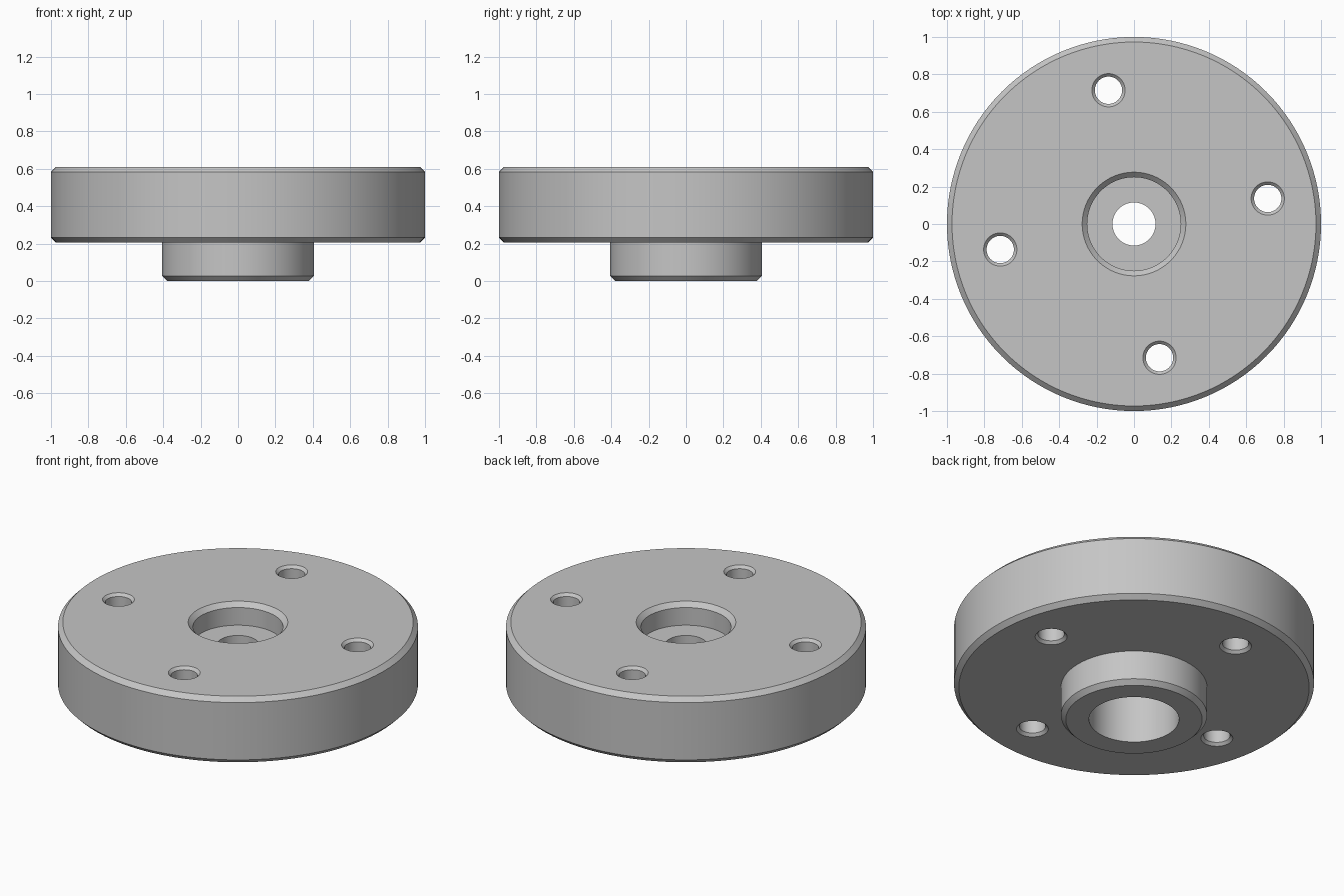
import bpy, bmesh, math
from mathutils import Matrix

if "Cube" in bpy.data.objects:
    bpy.data.objects.remove(bpy.data.objects["Cube"], do_unlink=True)

steel = bpy.data.materials.new("plain grey steel")
steel.use_nodes = True
GREY = (0.56, 0.56, 0.56, 1)
steel.diffuse_color = GREY
steel.node_tree.nodes["Principled BSDF"].inputs["Base Color"].default_value = GREY

TOP, UNDER, CH = 0.61, 0.205, 0.027      # flange faces and chamfer size


def lathe(name, profile, steps, closed, location=(0, 0, 0)):
    """Revolve a (radius, height) profile about the z axis."""
    bm = bmesh.new()
    verts = [bm.verts.new((r, 0, z)) for r, z in profile]
    pairs = list(zip(verts, verts[1:]))
    if closed:
        pairs.append((verts[-1], verts[0]))
    edges = [bm.edges.new(p) for p in pairs]
    bmesh.ops.spin(bm, geom=verts + edges, axis=(0, 0, 1), cent=(0, 0, 0),
                   angle=math.tau, steps=steps, use_merge=True)
    bmesh.ops.remove_doubles(bm, verts=bm.verts, dist=0.0001)
    bmesh.ops.recalc_face_normals(bm, faces=bm.faces)
    mesh = bpy.data.meshes.new(name)
    bm.to_mesh(mesh)
    bm.free()
    mesh.materials.append(steel)
    obj = bpy.data.objects.new(name, mesh)
    obj.location = location
    bpy.context.collection.objects.link(obj)
    return obj


# Flange, boss, counterbore, web and lower bore in one turned section
flange = lathe("flange_hub", [
    (0.25, 0), (0.406 - CH, 0), (0.406, CH), (0.406, UNDER),
    (1 - CH, UNDER), (1, UNDER + CH), (1, TOP - CH), (1 - CH, TOP),
    (0.25 + CH, TOP), (0.25, TOP - CH), (0.25, 0.475),
    (0.115, 0.475), (0.115, 0.34), (0.25, 0.34)], 128, True)

# Four bolt holes, countersunk on both faces
HOLE, SINK, EXTRA = 0.073, 0.016, 0.02
hole_profile = [
    (0, UNDER - EXTRA), (HOLE + SINK + EXTRA, UNDER - EXTRA),
    (HOLE, UNDER + SINK), (HOLE, TOP - SINK),
    (HOLE + SINK + EXTRA, TOP + EXTRA), (0, TOP + EXTRA)]
bpy.context.view_layer.objects.active = flange
for i in range(4):
    spot = Matrix.Rotation(math.radians(10.8 + 90 * i), 3, 'Z').col[0] * 0.728
    cutter = lathe("bolt_hole_cutter", hole_profile, 40, False, spot)
    cutter.hide_render = True
    cut = flange.modifiers.new("bolt_hole", 'BOOLEAN')
    cut.operation = 'DIFFERENCE'
    cut.solver = 'EXACT'
    cut.object = cutter
    bpy.ops.object.modifier_apply(modifier=cut.name)
    bpy.data.objects.remove(cutter, do_unlink=True)

# Smooth round walls, crisp chamfer edges
bpy.ops.object.select_all(action='DESELECT')
flange.select_set(True)
bpy.ops.object.shade_smooth_by_angle(angle=math.radians(30))
